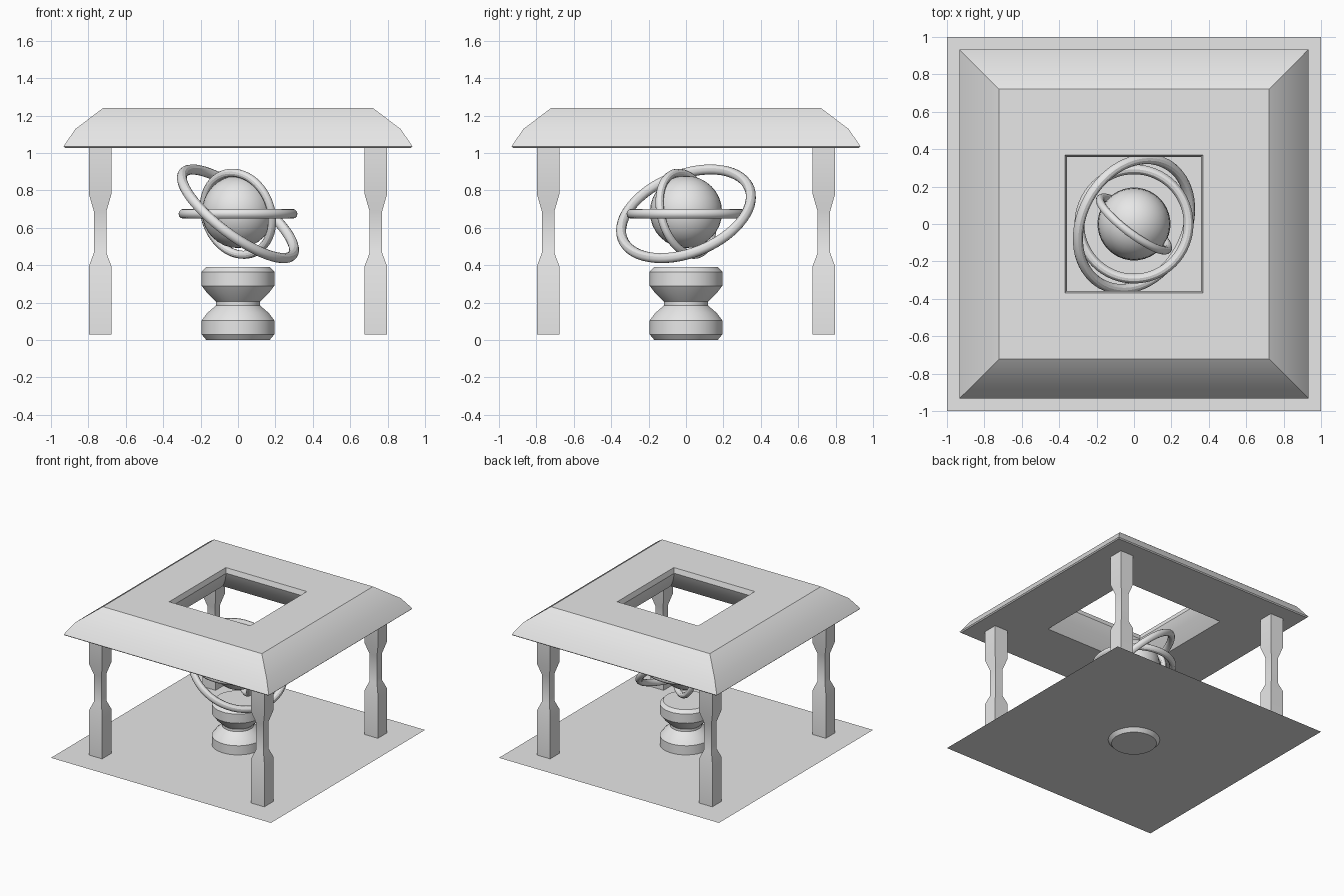
import bpy, math
from mathutils import Vector

cube = bpy.data.objects.get("Cube")
if cube:
    bpy.data.objects.remove(cube, do_unlink=True)

# One plain stone colour
stone = bpy.data.materials.new("light_grey_stone")
stone.use_nodes = True
stone.diffuse_color = (0.8, 0.8, 0.8, 1)
stone.node_tree.nodes["Principled BSDF"].inputs["Base Color"].default_value = (0.8, 0.8, 0.8, 1)


def finish(obj, name):
    obj.name = name
    obj.data.materials.append(stone)
    bpy.ops.object.select_all(action='DESELECT')
    obj.select_set(True)
    bpy.context.view_layer.objects.active = obj
    bpy.ops.object.shade_smooth_by_angle(angle=math.radians(30))
    return obj


def turned(name, profile, sides, location=(0, 0, 0), ring=False):
    """Sweep a (radius, z) profile round z; four sides give a square of that half width."""
    grow = math.sqrt(2) if sides == 4 else 1
    verts, faces, n = [], [], len(profile)
    for s in range(sides):
        a = math.tau * (s + 0.5) / sides
        verts += [(r * grow * math.cos(a), r * grow * math.sin(a), z) for r, z in profile]
    for s in range(sides):
        t = (s + 1) % sides
        for i in range(n if ring else n - 1):
            j = (i + 1) % n
            faces.append((s * n + i, t * n + i, t * n + j, s * n + j))
    if not ring:
        faces.append([s * n for s in reversed(range(sides))])
        faces.append([s * n + n - 1 for s in range(sides)])
    mesh = bpy.data.meshes.new(name)
    mesh.from_pydata(verts, [], faces)
    obj = bpy.data.objects.new(name, mesh)
    obj.location = location
    bpy.context.collection.objects.link(obj)
    return finish(obj, name)


def hoop(name, radius, tube, normal):
    turn = Vector(normal).to_track_quat('Z', 'Y').to_euler()
    bpy.ops.mesh.primitive_torus_add(major_radius=radius, minor_radius=tube, major_segments=64,
                                     minor_segments=12, location=(0, 0, 0.675), rotation=turn)
    finish(bpy.context.object, name)


# Floor sheet
bpy.ops.mesh.primitive_plane_add(size=2, location=(0, 0, 0.03))
finish(bpy.context.object, "floor")

# Four waisted square pillars
pillar = [(0.06, 0.03), (0.06, 0.395), (0.034, 0.465), (0.034, 0.69), (0.06, 0.78), (0.06, 1.03)]
for side, x in (("left", 0.737), ("right", -0.737)):
    for end, y in (("front", -0.737), ("back", 0.737)):
        turned(f"{end}_{side}_pillar", pillar, 4, (x, y, 0))

# Roof frame with sloped eaves and a square opening
turned("roof", [(0.925, 1.027), (0.933, 1.035), (0.87, 1.128), (0.722, 1.24), (0.368, 1.24),
                (0.357, 1.2), (0.39, 1.12), (0.46, 1.027)], 4, ring=True)

# Turned pedestal
turned("pedestal", [(0.17, 0), (0.195, 0.03), (0.195, 0.105), (0.165, 0.145), (0.118, 0.185),
                    (0.118, 0.205), (0.165, 0.25), (0.195, 0.29), (0.195, 0.365), (0.17, 0.39)], 32)

# Globe and its three hoops
bpy.ops.mesh.primitive_uv_sphere_add(segments=32, ring_count=16, radius=0.193, location=(0, 0, 0.685))
finish(bpy.context.object, "globe")
hoop("level_hoop", 0.292, 0.026, (0, 0, 1))
hoop("inner_hoop", 0.225, 0.022, (0.587, 0.777, 0.225))
hoop("outer_hoop", 0.365, 0.027, (0.57, -0.31, 0.76))
